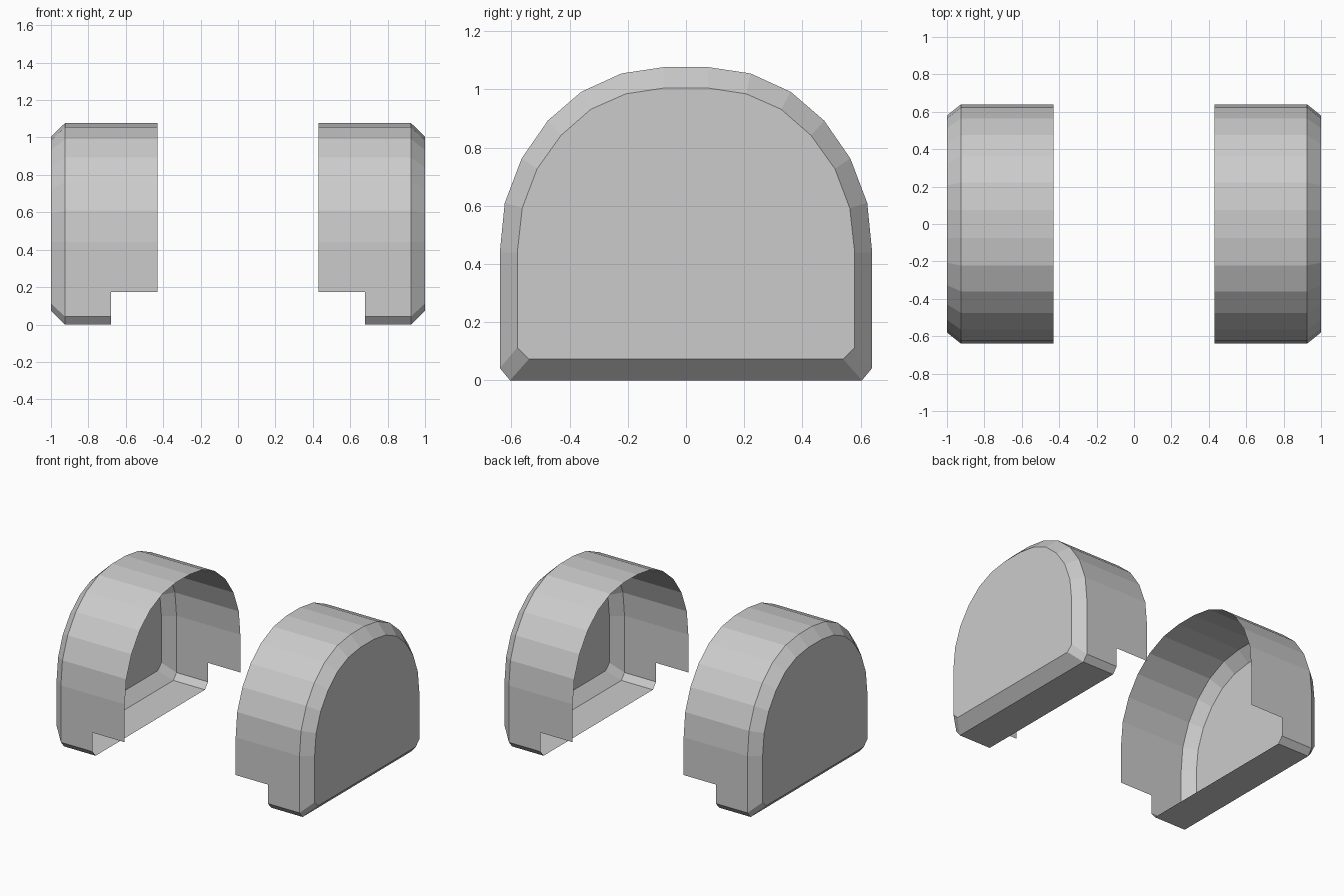
import bpy, bmesh

if "Cube" in bpy.data.objects:
    bpy.data.objects.remove(bpy.data.objects["Cube"])

# Half outlines (y, z) from bottom to crown: outer wall and inset end face
WALL = [(0.605, 0), (0.64, 0.042), (0.64, 0.175), (0.64, 0.44), (0.623, 0.61), (0.565, 0.763),
        (0.475, 0.893), (0.36, 0.992), (0.222, 1.055), (0.075, 1.077)]
FACE = [(0.54, 0.073), (0.58, 0.113), (0.58, 0.175), (0.58, 0.44), (0.563, 0.592), (0.512, 0.727),
        (0.43, 0.842), (0.327, 0.932), (0.207, 0.985), (0.075, 1.005)]
X_OPEN, X_STEP, X_WALL, X_END = 0.43, 0.68, 0.925, 1.0
STEP_Z = 0.175


def outline(half):
    return half + [(-y, z) for y, z in reversed(half)]


def ring(bm, half, x):
    return [bm.verts.new((x, y, z)) for y, z in outline(half)]


bm = bmesh.new()
end = ring(bm, FACE, X_END)
wall = ring(bm, WALL, X_WALL)
step = ring(bm, WALL, X_STEP)
rim = ring(bm, WALL, X_OPEN)
n = len(wall)

# Flat end face, chamfer, wall band and the longer upper hood
bm.faces.new(end)
for i in range(n):
    j = (i + 1) % n
    bm.faces.new((wall[i], wall[j], end[j], end[i]))
    bm.faces.new((step[i], step[j], wall[j], wall[i]))
    if min(step[i].co.z, step[j].co.z) > STEP_Z - 0.001:
        bm.faces.new((rim[i], rim[j], step[j], step[i]))
bmesh.ops.delete(bm, geom=[v for v in bm.verts if not v.link_faces], context='VERTS')

mesh = bpy.data.meshes.new("end_shells")
bm.to_mesh(mesh)
bm.free()
shells = bpy.data.objects.new("end_shells", mesh)
bpy.context.collection.objects.link(shells)

# Matching shell on the other side
mirror = shells.modifiers.new("mirror", 'MIRROR')
mirror.use_axis = (True, False, False)
mirror.use_mirror_merge = False
